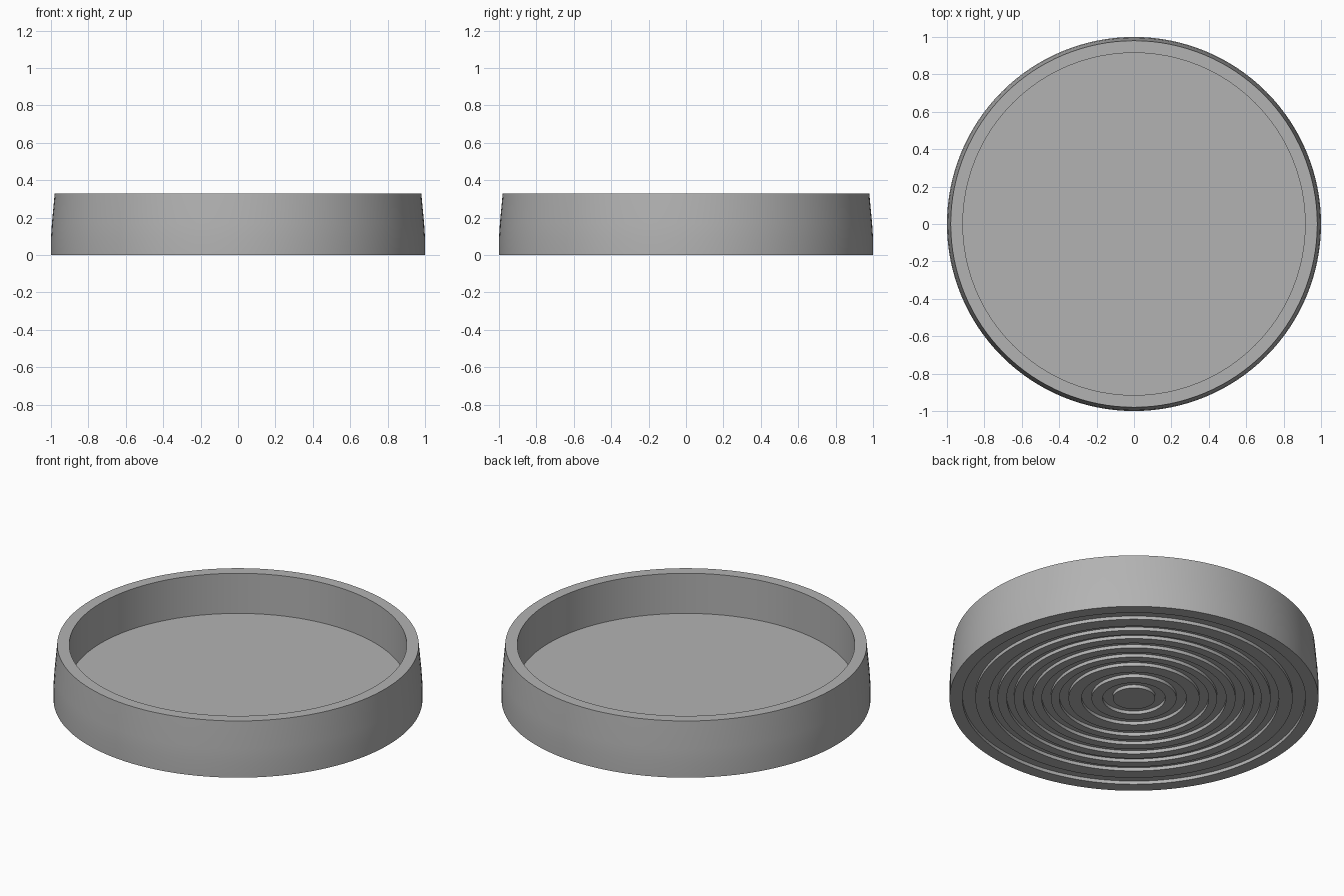
import bpy
import bmesh
import math

SEGMENTS = 128
GROOVE_DEPTH = 0.02
# Inner and outer radius of each ring groove under the base
GROOVES = [(0.115, 0.17), (0.23, 0.285), (0.355, 0.405), (0.45, 0.5),
           (0.55, 0.6), (0.65, 0.69), (0.74, 0.785), (0.86, 0.93)]

cube = bpy.data.objects.get("Cube")
if cube:
    bpy.data.objects.remove(cube, do_unlink=True)


def make_material(name, color):
    mat = bpy.data.materials.new(name)
    mat.use_nodes = True
    mat.diffuse_color = color
    mat.node_tree.nodes["Principled BSDF"].inputs["Base Color"].default_value = color
    return mat


def lathe(name, profile, mat):
    """Spin a radius/height profile round the z axis."""
    bm = bmesh.new()
    verts = [bm.verts.new((r, 0, z)) for r, z in profile]
    edges = [bm.edges.new(pair) for pair in zip(verts, verts[1:])]
    bmesh.ops.spin(bm, geom=verts + edges, cent=(0, 0, 0), axis=(0, 0, 1),
                   angle=math.tau, steps=SEGMENTS, use_duplicate=False)
    bmesh.ops.remove_doubles(bm, verts=bm.verts, dist=0.0001)
    bmesh.ops.recalc_face_normals(bm, faces=bm.faces)
    mesh = bpy.data.meshes.new(name)
    bm.to_mesh(mesh)
    bm.free()
    obj = bpy.data.objects.new(name, mesh)
    bpy.context.collection.objects.link(obj)
    mesh.materials.append(mat)
    bpy.ops.object.select_all(action="DESELECT")
    obj.select_set(True)
    bpy.context.view_layer.objects.active = obj
    bpy.ops.object.shade_smooth_by_angle(angle=math.radians(30))
    return obj


grey = make_material("plain grey", (0.45, 0.45, 0.45, 1))

# Grooved underside, from the centre outwards
underside = [(0, 0)]
for inner, outer in GROOVES:
    underside += [(inner, 0), (inner, GROOVE_DEPTH),
                  (outer, GROOVE_DEPTH), (outer, 0)]

# Tapered outer wall, flat rim, straight inner wall and floor
wall = [(1, 0), (1, 0.09), (0.995, 0.17), (0.98, 0.33)]
inside = [(0.915, 0.33), (0.915, 0.09), (0, 0.09)]

lathe("round_tray", underside + wall + inside, grey)
